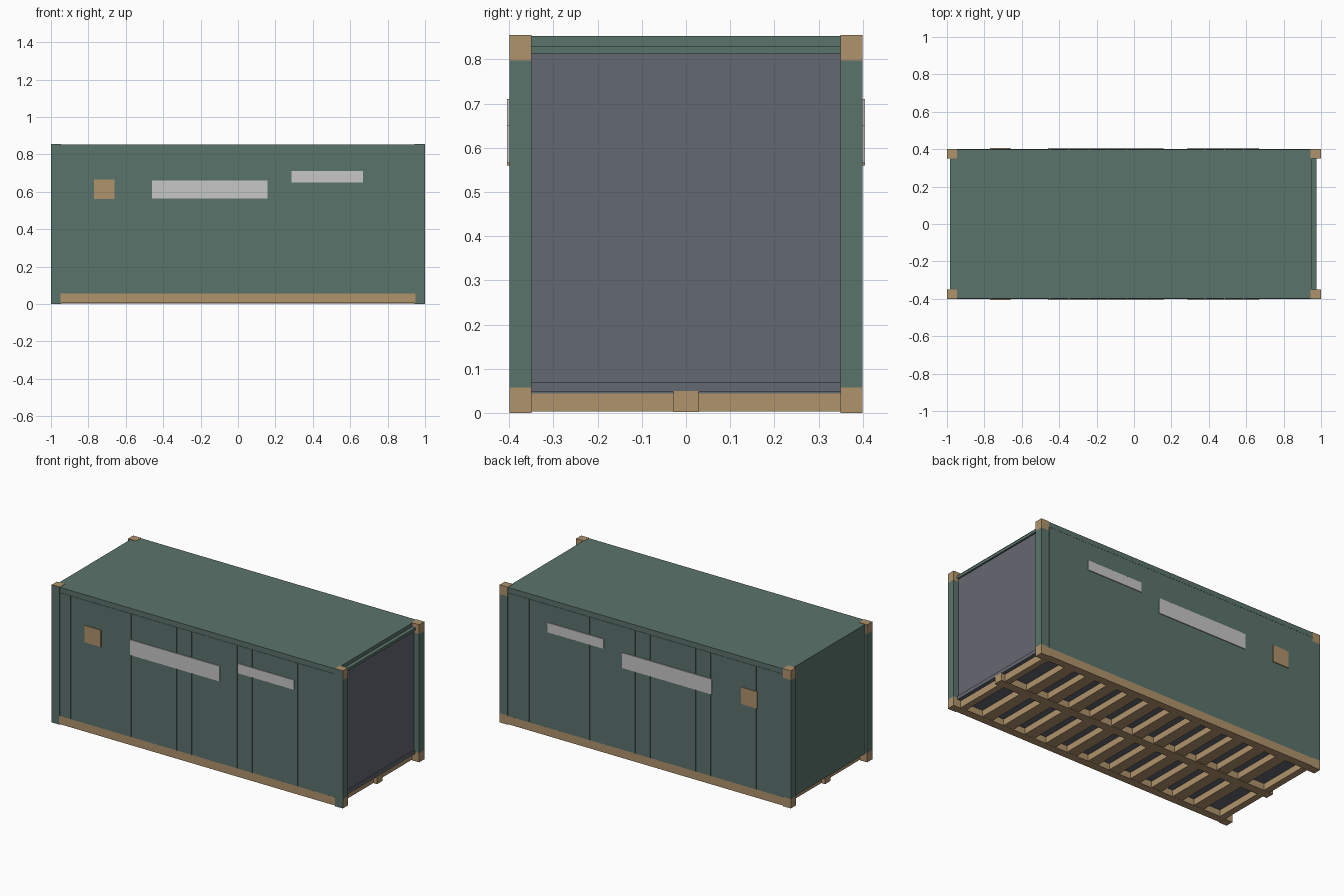
import bpy
import bmesh
from mathutils import Matrix, Vector

old = bpy.data.objects.get("Cube")
if old:
    bpy.data.objects.remove(old, do_unlink=True)


def material(name, rgb):
    m = bpy.data.materials.new(name)
    m.use_nodes = True
    color = (*rgb, 1)
    m.diffuse_color = color
    m.node_tree.nodes["Principled BSDF"].inputs["Base Color"].default_value = color
    return m


GREEN = material("muted_green", (0.105, 0.172, 0.150))
TAN = material("sand_tan", (0.434, 0.292, 0.150))
GRAY = material("slate_gray", (0.127, 0.138, 0.165))
PALE = material("pale_gray", (0.57, 0.57, 0.57))


def boxes(name, mat, bounds):
    """One object from axis-aligned boxes given as (x0, x1, y0, y1, z0, z1)."""
    bm = bmesh.new()
    for x0, x1, y0, y1, z0, z1 in bounds:
        size = Vector((x1 - x0, y1 - y0, z1 - z0))
        mid = Vector((x0 + x1, y0 + y1, z0 + z1)) / 2
        bmesh.ops.create_cube(bm, size=1, matrix=Matrix.Translation(mid) @ Matrix.Diagonal(size).to_4x4())
    mesh = bpy.data.meshes.new(name)
    bm.to_mesh(mesh)
    bm.free()
    mesh.materials.append(mat)
    ob = bpy.data.objects.new(name, mesh)
    bpy.context.collection.objects.link(ob)
    return ob


def flip(b, axis):
    """Mirror box bounds across x (axis 0) or y (axis 1)."""
    b = list(b)
    i = axis * 2
    b[i], b[i + 1] = -b[i + 1], -b[i]
    return tuple(b)


def both(bounds, axis):
    return bounds + [flip(b, axis) for b in bounds]


# Main shell and roof
boxes("body_shell", GREEN, [(-0.985, 0.955, -0.398, 0.398, 0.05, 0.825)])
boxes("roof", GREEN, [(-0.985, 0.952, -0.399, 0.399, 0.822, 0.853)])

# Side wall panels separated by narrow shallow seams
seams = [0.172 + 0.104 * k for k in range(-10, 8)]
edges = [-0.945] + seams + [0.945]
panels = [(a + 0.002, b - 0.002, 0.39, 0.4, 0.055, 0.82) for a, b in zip(edges, edges[1:])]
boxes("side_panels", GREEN, both(panels, 1))

# Corner posts and castings
boxes("corner_posts", GREEN, both(both([(0.945, 1, 0.35, 0.4, 0.058, 0.797)], 1), 0))
back = [(0.945, 1, 0.35, 0.4, z, z + 0.058) for z in (0, 0.797)]
front = [(0.945, 1, -0.398, -0.35, z, z + 0.058) for z in (0, 0.797)]
boxes("corner_castings", TAN, both(back + front, 0))
caps = [(0.945, 1, -0.4, -0.398, z, z + 0.058) for z in (0, 0.797)]
boxes("front_corner_faces", GREEN, both(caps, 0))

# Recessed end panel with header and threshold
boxes("end_panel", GRAY, [(0.95, 0.965, -0.35, 0.35, 0.047, 0.813)])
boxes("end_threshold", GRAY, [(0.95, 0.972, -0.35, 0.35, 0.047, 0.07)])
boxes("end_header", GREEN, [(0.95, 0.975, -0.35, 0.35, 0.813, 0.83)])

# Base frame: side rails, end sills, centre beam and cross members
boxes("floor_underside", GRAY, [(-0.95, 0.95, -0.36, 0.36, 0.044, 0.052)])
boxes("side_rails", TAN, both([(-0.95, 0.95, 0.35, 0.4, 0.004, 0.055)], 1))
boxes("end_sills", TAN, both([(0.91, 0.95, -0.35, 0.35, 0.003, 0.047)], 0))
boxes("centre_beam", TAN, [(-0.975, 0.975, -0.028, 0.028, 0.002, 0.05)])
count = 12
pitch = 1.82 / count
bars = [(x - 0.035, x + 0.035, 0.028, 0.35, 0.005, 0.047)
        for x in (-0.91 + pitch * k for k in range(1, count))]
boxes("cross_members", TAN, both(bars, 1))

# Plates on both long sides
boxes("square_plates", TAN, both([(-0.77, -0.66, 0.399, 0.405, 0.56, 0.665)], 1))
strips = [(-0.46, 0.157, 0.399, 0.405, 0.565, 0.66),
          (0.285, 0.667, 0.399, 0.405, 0.65, 0.71)]
boxes("pale_strips", PALE, both(strips, 1))
